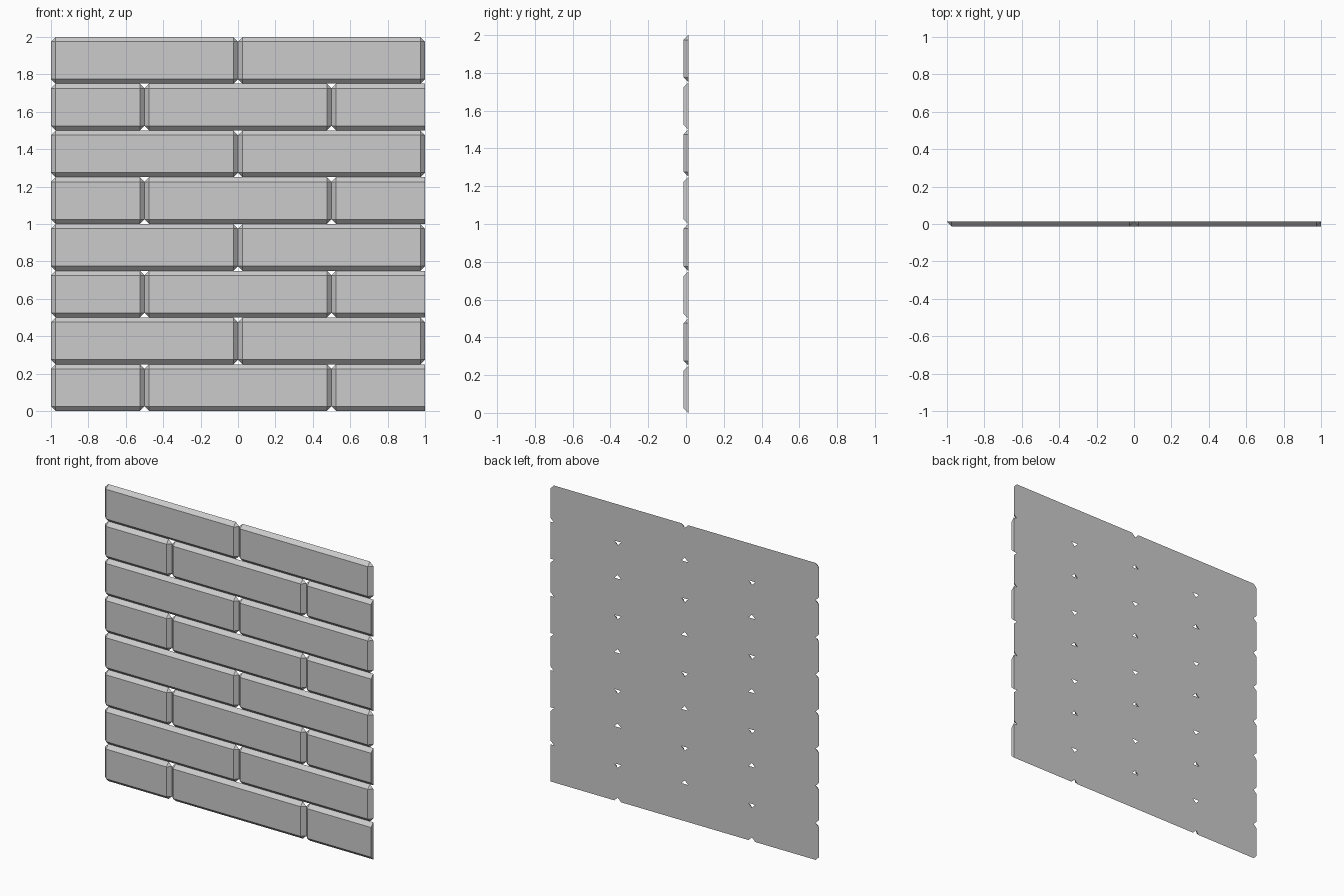
import bpy, bmesh

if "Cube" in bpy.data.objects:
    bpy.data.objects.remove(bpy.data.objects["Cube"])

B = 0.025            # bevel width, equal to the panel thickness
Y = B / 2            # front face at -Y, back at +Y
ROW = 0.25           # course height


def brick(name, x0, x1, z0, cut=None):
    """Brick with chamfered front edges and clipped corners; optional flat cut at x = cut."""
    z1 = z0 + ROW
    bm = bmesh.new()
    front, back = [], []
    corners = [(x0, z0, 1, 1), (x1, z0, -1, 1), (x1, z1, -1, -1), (x0, z1, 1, -1)]
    for i, (x, z, sx, sz) in enumerate(corners):
        front.append(bm.verts.new((x + sx * B, -Y, z + sz * B)))
        pair = [(x, Y, z + sz * B), (x + sx * B, Y, z)]
        if i % 2:
            pair.reverse()
        back.append([bm.verts.new(p) for p in pair])
    bm.faces.new(front)
    bm.faces.new([v for p in back for v in p][::-1])
    for i in range(4):
        j = (i + 1) % 4
        bm.faces.new((front[i], back[i][0], back[i][1]))               # corner
        bm.faces.new((front[i], back[i][1], back[j][0], front[j]))     # chamfer
    if cut is not None:
        bmesh.ops.bisect_plane(bm, geom=bm.verts[:] + bm.edges[:] + bm.faces[:],
                               plane_co=(cut, 0, 0), plane_no=(1, 0, 0), clear_outer=True)
        bmesh.ops.holes_fill(bm, edges=[e for e in bm.edges if e.is_boundary], sides=0)
    bmesh.ops.recalc_face_normals(bm, faces=bm.faces)
    mesh = bpy.data.meshes.new(name)
    bm.to_mesh(mesh)
    bm.free()
    bpy.context.collection.objects.link(bpy.data.objects.new(name, mesh))


# Eight courses in running bond
for r in range(8):
    z = r * ROW
    if r % 2:
        brick(f"brick_left_{r}", -1, 0, z)
        brick(f"brick_right_{r}", 0, 1, z)
    else:
        brick(f"half_brick_left_{r}", -1, -0.5, z)
        brick(f"brick_middle_{r}", -0.5, 0.5, z)
        brick(f"cut_brick_right_{r}", 0.5, 1.5, z, cut=1)
